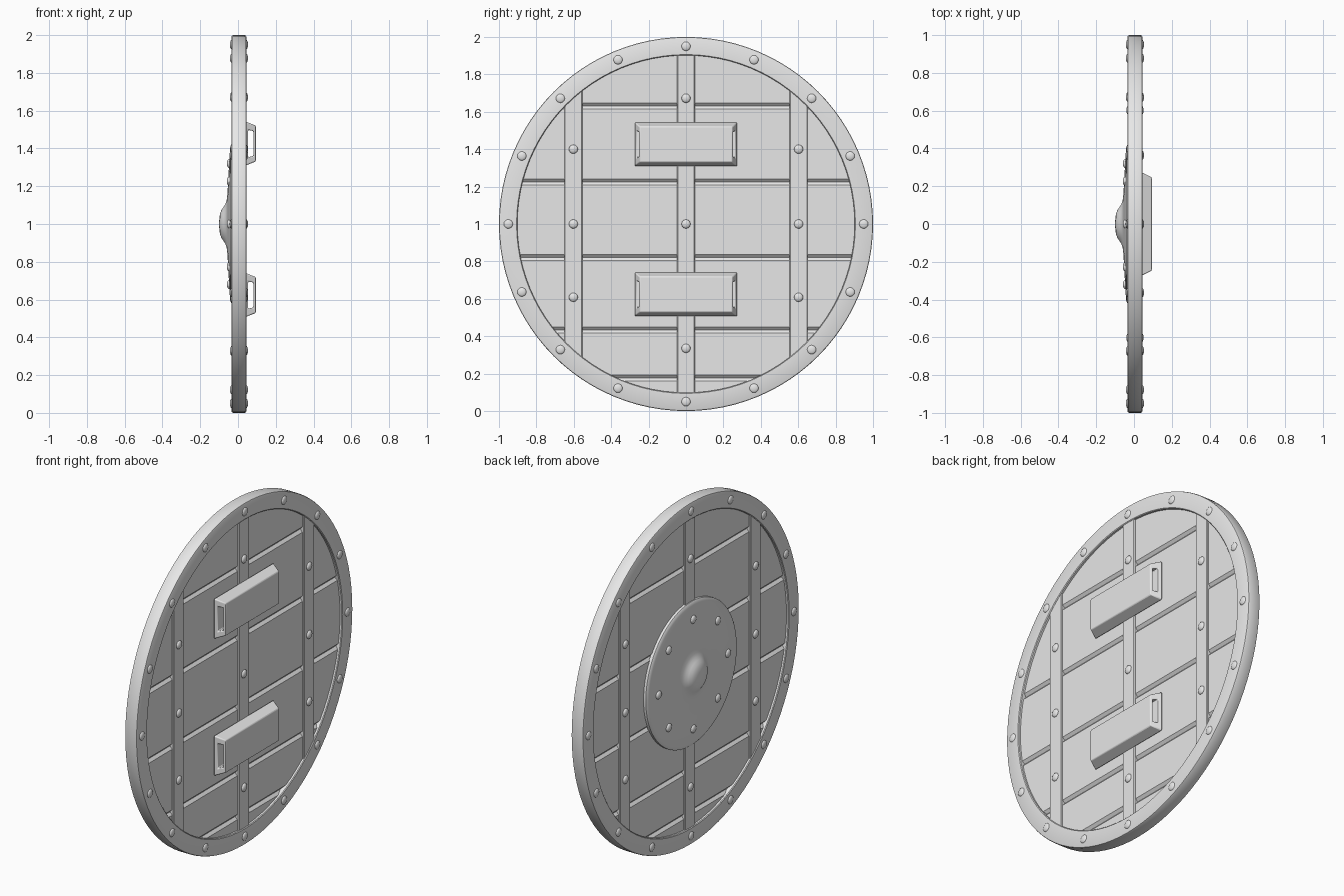
import bpy, bmesh
from math import sin, cos, pi, sqrt, radians
from mathutils import Matrix, Vector

if "Cube" in bpy.data.objects:
    bpy.data.objects.remove(bpy.data.objects["Cube"])

grey = bpy.data.materials.new("plain grey")
grey.use_nodes = True
grey.diffuse_color = (0.8, 0.8, 0.8, 1)
grey.node_tree.nodes["Principled BSDF"].inputs["Base Color"].default_value = (0.8, 0.8, 0.8, 1)

MID = 0.005       # x of the shield's middle plane
HUB = Vector((MID, 0, 1))
REACH = 0.93      # boards and straps end hidden inside the rim


def finish(name, bm, smooth=True):
    bmesh.ops.recalc_face_normals(bm, faces=bm.faces)
    mesh = bpy.data.meshes.new(name)
    bm.to_mesh(mesh)
    bm.free()
    mesh.materials.append(grey)
    obj = bpy.data.objects.new(name, mesh)
    bpy.context.collection.objects.link(obj)
    if smooth:
        bpy.ops.object.select_all(action='DESELECT')
        obj.select_set(True)
        bpy.context.view_layer.objects.active = obj
        bpy.ops.object.shade_smooth_by_angle(angle=radians(35))
    return obj


def lathe(name, profile, closed, steps=96):
    """Turn (radius, x) points around the shield's x axis."""
    bm = bmesh.new()
    verts = [bm.verts.new((x, 0, 1 + r)) for r, x in profile]
    pairs = list(zip(verts, verts[1:] + verts[:1])) if closed else list(zip(verts, verts[1:]))
    edges = [bm.edges.new(p) for p in pairs]
    bmesh.ops.spin(bm, geom=verts + edges, cent=(0, 0, 1), axis=(1, 0, 0),
                   angle=2 * pi, steps=steps, use_merge=True)
    bmesh.ops.remove_doubles(bm, verts=bm.verts, dist=0.0002)
    return finish(name, bm)


def chord_slab(name, low, high, half, chamfer, depth, upright):
    """Slab across the round, from low to high, with chamfered long edges."""
    inner = [low + chamfer + (high - low - 2 * chamfer) * i / 8 for i in range(9)]
    rows = [(low, half - depth)] + [(a, half) for a in inner] + [(high, half - depth)]
    bm = bmesh.new()
    rings = []
    for a, t in rows:
        w = sqrt(max(REACH ** 2 - a ** 2, 0.0025))
        ring = []
        for sx, sw in ((-1, -1), (1, -1), (1, 1), (-1, 1)):
            offset = (sx * t, a, sw * w) if upright else (sx * t, sw * w, a)
            ring.append(bm.verts.new(HUB + Vector(offset)))
        rings.append(ring)
    for r, s in zip(rings, rings[1:]):
        for i in range(4):
            j = (i + 1) % 4
            bm.faces.new((r[i], r[j], s[j], s[i]))
    bm.faces.new(rings[0])
    bm.faces.new(rings[-1])
    return finish(name, bm, smooth=False)


def rivets(name, spots, surface, side, radius=0.024, height=0.011):
    """Low domes at (y, z) spots, standing out from x = surface."""
    bm = bmesh.new()
    for y, z in spots:
        place = Matrix.Translation((surface, y, z)) @ Matrix.Diagonal((height, radius, radius, 1)) \
            @ Matrix.Rotation(pi / 2, 4, 'Y')
        bmesh.ops.create_uvsphere(bm, u_segments=16, v_segments=10, radius=1, matrix=place)
    hidden = [v for v in bm.verts if (v.co.x - surface) * side < -0.5 * height]
    bmesh.ops.delete(bm, geom=hidden, context='VERTS')
    return finish(name, bm)


def circle_spots(count, radius):
    return [(radius * sin(2 * pi * i / count), 1 + radius * cos(2 * pi * i / count))
            for i in range(count)]


def handle(name, z):
    """Hollow tapered grip, open at both sloped ends."""
    def loop(bm, side, x0, x1, z0, z1):
        pts = []
        for x, h in ((x0, -z0), (x1, -z1), (x1, z1), (x0, z0)):
            y = 0.275 - 0.028 * (x - 0.036) / 0.058
            pts.append(bm.verts.new((x, side * y, z + h)))
        return pts
    bm = bmesh.new()
    outer = [loop(bm, s, 0.036, 0.094, 0.118, 0.095) for s in (-1, 1)]
    hole = [loop(bm, s, 0.054, 0.081, 0.072, 0.066) for s in (-1, 1)]
    for i in range(4):
        j = (i + 1) % 4
        for tube in (outer, hole):
            bm.faces.new((tube[0][i], tube[0][j], tube[1][j], tube[1][i]))
        for e in range(2):
            bm.faces.new((outer[e][i], outer[e][j], hole[e][j], hole[e][i]))
    obj = finish(name, bm)
    bevel = obj.modifiers.new("soft edges", 'BEVEL')
    bevel.width = 0.005
    bevel.segments = 2
    bevel.limit_method = 'ANGLE'


# Wooden boards with V grooves between them
joints = [-0.925, -0.823, -0.566, -0.18, 0.225, 0.63, 0.925]
for n, (low, high) in enumerate(zip(joints, joints[1:])):
    chord_slab(f"board_{n + 1}", low, high, 0.024, 0.016, 0.014, False)

# Upright straps wrapping both faces
for name, y in (("right_strap", -0.602), ("middle_strap", 0), ("left_strap", 0.602)):
    chord_slab(name, y - 0.048, y + 0.048, 0.034, 0.004, 0.004, True)

# Outer rim with softened corners
R, r, t, c = 1.0, 0.902, 0.039, 0.008
lathe("rim", [(R - c, MID - t), (R - c * 0.3, MID - t + c * 0.3), (R, MID - t + c),
              (R, MID + t - c), (R - c * 0.3, MID + t - c * 0.3), (R - c, MID + t),
              (r + c / 2, MID + t), (r, MID + t - c / 2),
              (r, MID - t + c / 2), (r + c / 2, MID - t)], True)

# Domed metal boss on one face
lathe("boss", [(0, -0.1), (0.03, -0.099), (0.055, -0.095), (0.075, -0.087), (0.09, -0.077),
               (0.105, -0.067), (0.125, -0.06), (0.16, -0.056), (0.25, -0.051), (0.34, -0.046),
               (0.4, -0.042), (0.413, -0.039), (0.42, -0.034), (0.42, -0.015)], False)
rivets("boss_rivets", circle_spots(8, 0.32), -0.047, -1, height=0.012)

# Rivets on the rim and straps, both faces
strap_spots = [(0, 1.672), (0, 1.0), (0, 0.335)]
strap_spots += [(s * 0.602, z) for s in (-1, 1) for z in (1.4, 1.0, 0.608)]
for word, side in (("boss_side", -1), ("grip_side", 1)):
    rivets(f"rim_rivets_{word}", circle_spots(16, 0.95), MID + side * 0.039, side, height=0.009)
    rivets(f"strap_rivets_{word}", strap_spots, MID + side * 0.034, side, height=0.012)

# Two grips on the inner face
handle("upper_grip", 1.426)
handle("lower_grip", 0.624)
